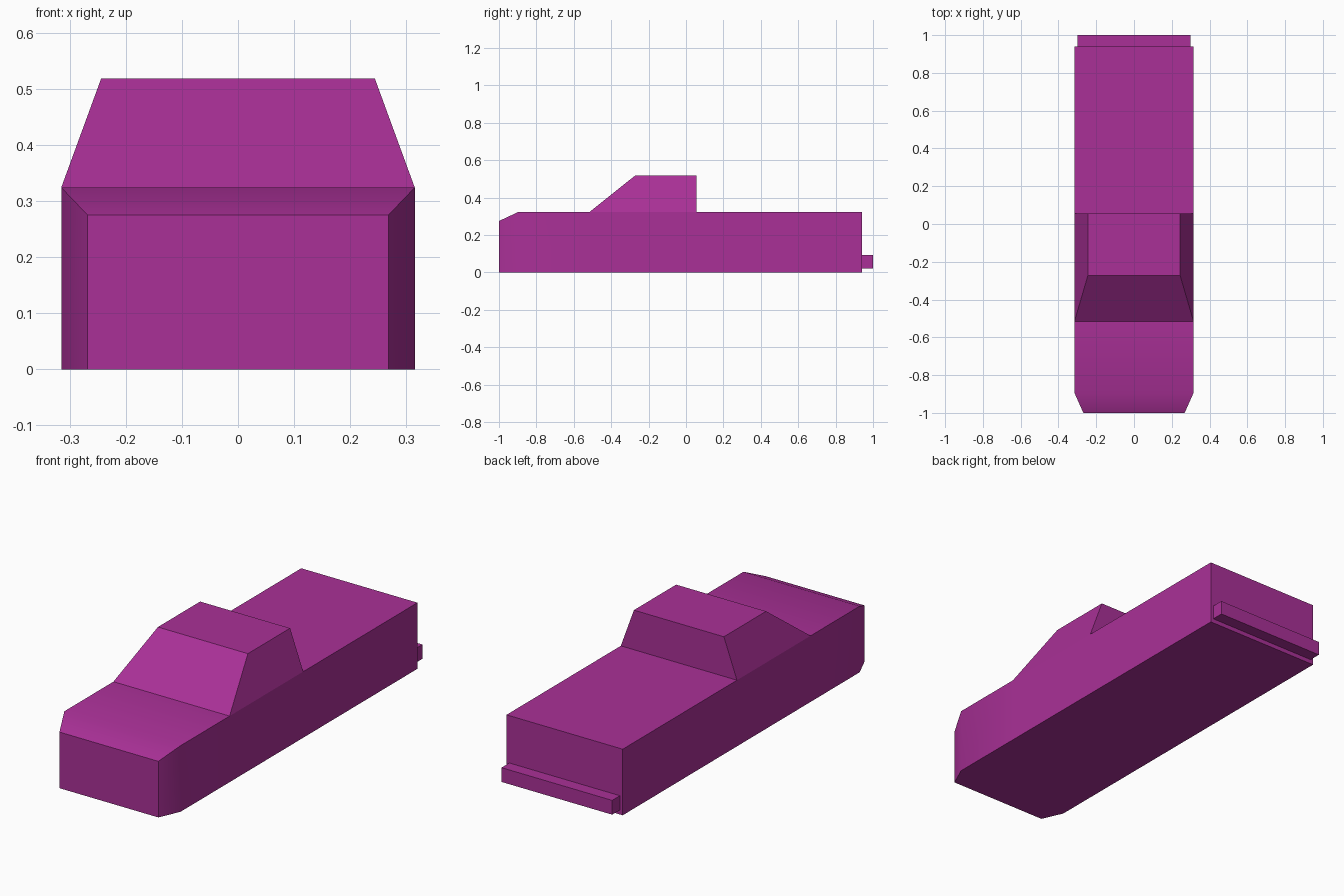
import bpy
import bmesh
import math

cube = bpy.data.objects.get("Cube")
if cube:
    bpy.data.objects.remove(cube, do_unlink=True)

# Single paint colour
paint = bpy.data.materials.new("purple_paint")
paint.use_nodes = True
colour = (0.40, 0.03, 0.31, 1.0)
paint.diffuse_color = colour
paint.node_tree.nodes["Principled BSDF"].inputs["Base Color"].default_value = colour


def loft(name, axis, sections):
    """Join rectangles (position, half width, low, high) stacked along y or z."""
    bm = bmesh.new()
    rings = []
    for pos, half, low, high in sections:
        ring = []
        for x, other in ((-half, low), (half, low), (half, high), (-half, high)):
            co = (x, pos, other) if axis == "y" else (x, other, pos)
            ring.append(bm.verts.new(co))
        rings.append(ring)
    for a, b in zip(rings, rings[1:]):
        for i in range(4):
            j = (i + 1) % 4
            bm.faces.new((a[i], a[j], b[j], b[i]))
    bm.faces.new(rings[0])
    bm.faces.new(rings[-1])
    bmesh.ops.recalc_face_normals(bm, faces=bm.faces)
    mesh = bpy.data.meshes.new(name)
    bm.to_mesh(mesh)
    bm.free()
    mesh.materials.append(paint)
    obj = bpy.data.objects.new(name, mesh)
    bpy.context.collection.objects.link(obj)
    bpy.ops.object.select_all(action="DESELECT")
    obj.select_set(True)
    bpy.context.view_layer.objects.active = obj
    bpy.ops.object.shade_smooth_by_angle(angle=math.radians(30))
    return obj


# Long body with a tapered nose
WIDTH, DECK = 0.315, 0.324
loft("body", "y", [
    (-1.0, 0.268, 0, 0.275),
    (-0.895, WIDTH, 0, DECK),
    (-0.515, WIDTH, 0, DECK),
    (0.94, WIDTH, 0, DECK),
])

# Cabin with a sloped windscreen, leaning sides and an upright back
loft("cabin", "z", [
    (DECK, WIDTH, -0.515, 0.055),
    (0.518, 0.244, -0.272, 0.055),
])

# Rear bumper bar
loft("rear_bumper", "y", [
    (0.94, 0.30, 0.022, 0.092),
    (1.0, 0.30, 0.022, 0.092),
])
